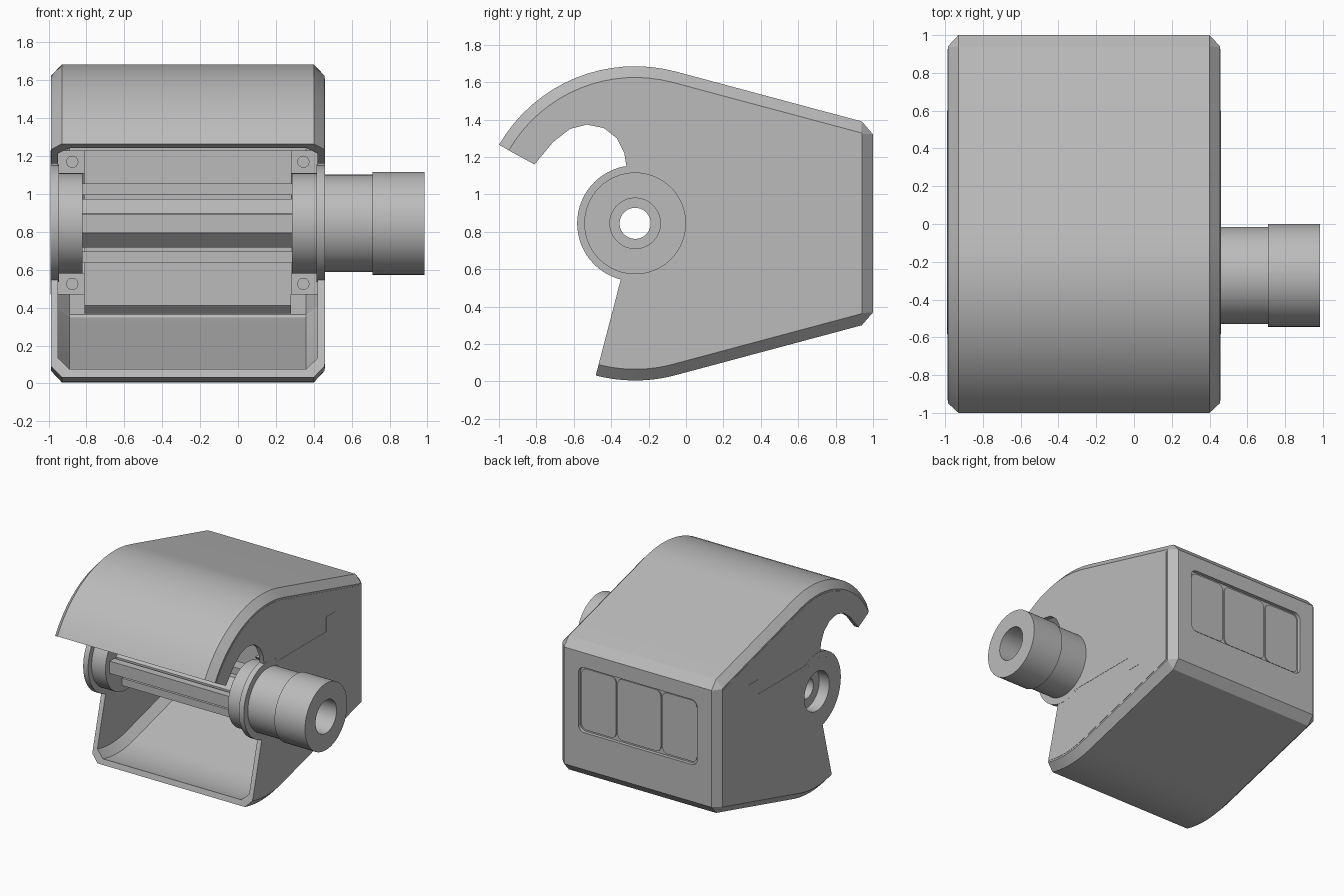
import bpy, bmesh, math
from mathutils import Matrix

if "Cube" in bpy.data.objects:
    bpy.data.objects.remove(bpy.data.objects["Cube"])

XC = -0.265            # middle of the housing in x
YC, ZC = -0.272, 0.845  # roller axis
RADIUS = 0.84

grey = bpy.data.materials.new("plain grey")
grey.use_nodes = True
grey.diffuse_color = (0.5, 0.5, 0.5, 1)
grey.node_tree.nodes["Principled BSDF"].inputs["Base Color"].default_value = (0.5, 0.5, 0.5, 1)


def finish(name, bm):
    bmesh.ops.recalc_face_normals(bm, faces=bm.faces)
    mesh = bpy.data.meshes.new(name)
    bm.to_mesh(mesh)
    bm.free()
    mesh.materials.append(grey)
    obj = bpy.data.objects.new(name, mesh)
    bpy.context.collection.objects.link(obj)
    return obj


def activate(obj):
    bpy.ops.object.select_all(action='DESELECT')
    obj.select_set(True)
    bpy.context.view_layer.objects.active = obj


def smooth(obj):
    activate(obj)
    bpy.ops.object.shade_smooth_by_angle(angle=math.radians(25))
    return obj


def loft(name, rings, closed=False):
    """Skin rings of equal point count; cap the ends or close the loop."""
    bm = bmesh.new()
    loops = [[bm.verts.new(p) for p in ring] for ring in rings]
    pairs = list(zip(loops, loops[1:]))
    if closed:
        pairs.append((loops[-1], loops[0]))
    else:
        bm.faces.new(loops[0])
        bm.faces.new(loops[-1])
    for a, b in pairs:
        for i in range(len(a)):
            j = (i + 1) % len(a)
            bm.faces.new((a[i], a[j], b[j], b[i]))
    return finish(name, bm)


def side_prism(name, sections):
    return loft(name, [[(x, y, z) for y, z in pts] for x, pts in sections])


def back_prism(name, pts, y0, y1):
    return loft(name, [[(x, y, z) for x, z in pts] for y in (y0, y1)])


def turned(name, profile, sides=64, turn=0.0):
    """Revolve a closed (x, radius) profile about the roller axis."""
    rings = []
    for x, r in profile:
        angles = [turn + math.tau * i / sides for i in range(sides)]
        rings.append([(x, YC + r * math.cos(a), ZC + r * math.sin(a)) for a in angles])
    return smooth(loft(name, rings, closed=True))


def cut(obj, cutters):
    for cutter in cutters:
        mod = obj.modifiers.new("cut", 'BOOLEAN')
        mod.operation, mod.solver, mod.object = 'DIFFERENCE', 'EXACT', cutter
        activate(obj)
        bpy.ops.object.modifier_apply(modifier=mod.name)


def rounded(x0, x1, z0, z1, r):
    pts = []
    corners = [(x1 - r, z1 - r), (x0 + r, z1 - r), (x0 + r, z0 + r), (x1 - r, z0 + r)]
    for q, (cx, cz) in enumerate(corners):
        for k in range(6):
            a = math.radians(90 * q + 18 * k)
            pts.append((cx + r * math.cos(a), cz + r * math.sin(a)))
    return pts


def half_outline(off, end):
    """Arc, tangent slope and chamfered back corner, above the axis."""
    r, back, steps = RADIUS - off, 1 - off, 16
    tangent = math.radians(75)
    pts = []
    for i in range(steps + 1):
        a = math.radians(end) + (tangent - math.radians(end)) * i / steps
        pts.append((YC + r * math.cos(a), r * math.sin(a)))
    c = max(0.06 - off, 0.004)
    h = (r - (back - c - YC) * math.cos(tangent)) / math.sin(tangent)
    return pts + [(back - c, h), (back, h - 1.15 * c)]


def outline(off, top_end, low_end, front=()):
    top = [(y, ZC + h) for y, h in half_outline(off, top_end)]
    low = [(y, ZC - h) for y, h in reversed(half_outline(off, low_end))]
    return top + low + list(front)


# Front edge of the side walls, with the hooked notch under the hood
NOTCH = [(-0.35, 0.54), (-0.27, 0.7), (-0.27, 1.0), (-0.32, 1.16), (-0.33, 1.22),
         (-0.37, 1.3), (-0.44, 1.355), (-0.53, 1.373), (-0.62, 1.35),
         (-0.71, 1.28), (-0.81, 1.16)]

# Housing: chamfered outer shape, hollowed from the front
outer = [(-0.721, 0.06), (-0.665, 0), (0.665, 0), (0.721, 0.06)]
inner = [(-0.685, 0.105), (-0.625, 0.045), (0.625, 0.045), (0.685, 0.105)]
housing = side_prism("housing", [(XC + x, outline(o, 150, 104.5, NOTCH)) for x, o in outer])
hollow = side_prism("hollow_cutter", [(XC + x, outline(o, 160, 112)) for x, o in inner])
bore = side_prism("bore_cutter", [
    (x, [(YC + 0.2 * math.cos(math.tau * i / 48), ZC + 0.2 * math.sin(math.tau * i / 48))
         for i in range(48)]) for x in (-1.2, 1.2)])
recess = back_prism("recess_cutter", rounded(-0.80, 0.27, 0.67, 1.2, 0.05), 0.972, 1.1)
cut(housing, [hollow, bore, recess])
smooth(housing)

# Three rounded panels in the rear recess
for name, x0, x1 in (("right", -0.785, -0.475), ("middle", -0.46, -0.07), ("left", -0.055, 0.255)):
    back_prism("rear_panel_" + name, rounded(x0, x1, 0.685, 1.185, 0.045), 0.965, 0.982)

# Block inside the back wall, with a chamfered lower edge
side_prism("inner_back_block", [(x, [(0.86, 1.23), (0.86, 0.41), (0.9, 0.37), (0.96, 0.37), (0.96, 1.23)])
                                for x in (-0.81, 0.28)])

# Side fittings: thin skin, bearing disc and T-shaped bracket with bolts
T_SHAPE = [(-0.18, 1.11), (0.48, 1.11), (0.48, 1.23), (0.6, 1.23), (0.6, 0.47),
           (0.48, 0.47), (0.48, 0.58), (-0.18, 0.58), (-0.07, 0.75), (-0.07, 0.95)]
for side, s in (("left", 1), ("right", -1)):
    skin = side_prism("side_skin_" + side, [(XC + s * x, outline(0.074, 150, 104.5, NOTCH))
                                            for x in (0.718, 0.7235)])
    cut(skin, [bore])
    smooth(skin)
    a, b = XC + s * 0.68, XC + s * 0.7245
    turned("bearing_disc_" + side, [(a, 0.19), (a, 0.31), (b, 0.31), (b, 0.19)])
    side_prism("bracket_" + side, [(XC + s * x, T_SHAPE) for x in (0.545, 0.7255)])
    for level, z in (("upper", 1.17), ("lower", 0.525)):
        bm = bmesh.new()
        bmesh.ops.create_cone(bm, cap_ends=True, segments=24, radius1=0.032, radius2=0.032, depth=0.012,
                              matrix=Matrix.Translation((XC + s * 0.61, 0.478, z))
                              @ Matrix.Rotation(math.pi / 2, 4, 'X'))
        smooth(finish(f"bolt_{level}_{side}", bm))

# Bearing ring on the right, bearing and drive drum on the left
turned("right_bearing", [(-0.82, 0.083), (-0.82, 0.265), (-0.99, 0.265),
                         (-0.99, 0.16), (-0.9, 0.16), (-0.9, 0.083)])
turned("drive_drum", [(0.285, 0.083), (0.285, 0.265), (0.455, 0.265), (0.455, 0.257),
                      (0.71, 0.257), (0.71, 0.272), (0.985, 0.272), (0.985, 0.135),
                      (0.75, 0.135), (0.75, 0.083)])

# Eight-sided hollow roller with lengthwise bars around it
turned("roller", [(-0.83, 0.095), (-0.83, 0.138), (0.295, 0.138), (0.295, 0.095)], 8, math.pi / 8)
for i in range(4):
    a = math.pi / 2 * i
    ca, sa = math.cos(a), math.sin(a)
    quad = [(0.15, -0.05), (0.21, -0.05), (0.21, 0.05), (0.15, 0.05)]
    pts = [(YC + u * ca - v * sa, ZC + u * sa + v * ca) for u, v in quad]
    side_prism(f"roller_bar_{i + 1}", [(x, pts) for x in (-0.83, 0.295)])

for cutter in (hollow, bore, recess):
    bpy.data.objects.remove(cutter)
